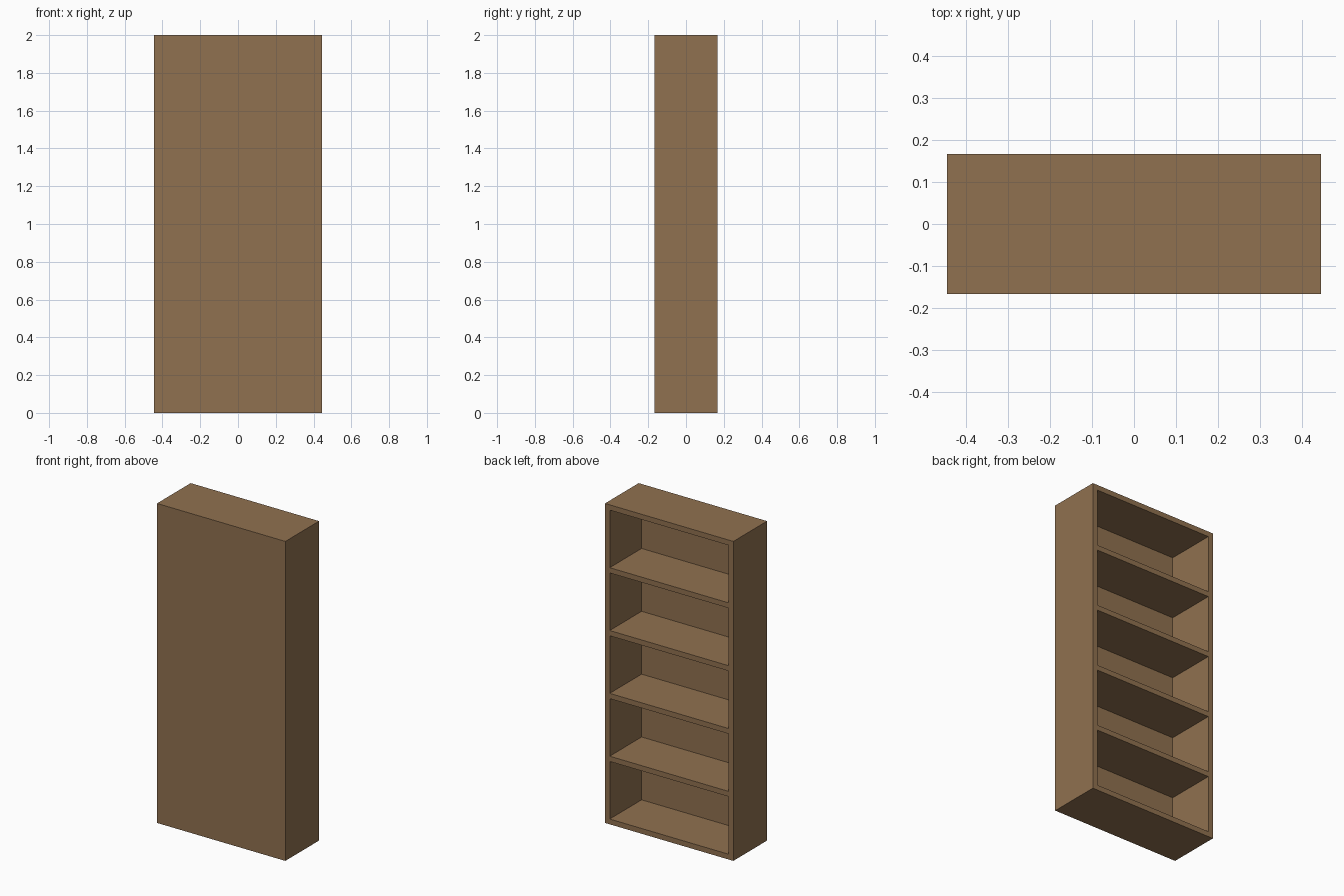
import bpy

if "Cube" in bpy.data.objects:
    bpy.data.objects.remove(bpy.data.objects["Cube"])

W, D, H = 0.889, 0.333, 2.0   # overall width, depth, height
T = 0.033                     # board thickness
P = 0.018                     # closing panel thickness
SHELVES = 4

wood = bpy.data.materials.new("brown_wood")
wood.diffuse_color = (0.28, 0.165, 0.08, 1)
wood.use_nodes = True
wood.node_tree.nodes["Principled BSDF"].inputs["Base Color"].default_value = wood.diffuse_color


def board(name, lo, hi):
    """Box spanning two opposite corners."""
    bpy.ops.mesh.primitive_cube_add(
        size=1, location=[(a + b) / 2 for a, b in zip(lo, hi)])
    ob = bpy.context.object
    ob.name = name
    ob.scale = [b - a for a, b in zip(lo, hi)]
    bpy.ops.object.transform_apply(location=False, rotation=False, scale=True)
    ob.data.materials.append(wood)
    return ob


x, y = W / 2, D / 2
inner_y = -y + P

# Full closing panel on the -y face; the case is open towards +y
board("closing_panel", (-x, -y, 0), (x, inner_y, H))

# Top and bottom boards
board("bottom_board", (-x, inner_y, 0), (x, y, T))
board("top_board", (-x, inner_y, H - T), (x, y, H))

# Side boards
board("left_side", (-x, inner_y, T), (-x + T, y, H - T))
board("right_side", (x - T, inner_y, T), (x, y, H - T))

# Evenly spaced shelves, flush with the open edge
pitch = (H - T) / (SHELVES + 1)
for i in range(1, SHELVES + 1):
    z = i * pitch
    board(f"shelf_{i}", (-x + T, inner_y, z), (x - T, y, z + T))
